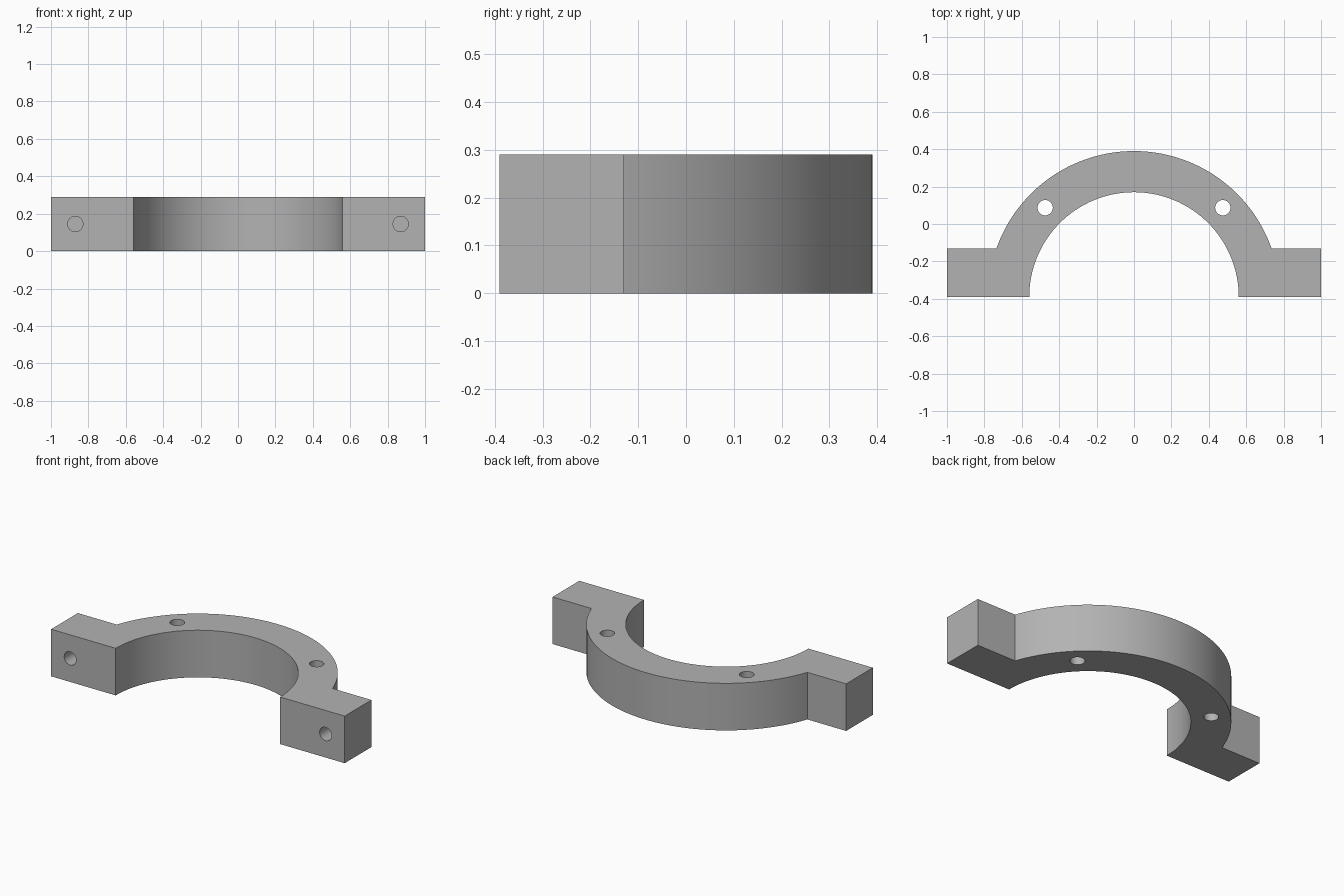
import bpy, bmesh
from math import sin, cos, asin, pi, radians
from mathutils import Matrix

if "Cube" in bpy.data.objects:
    bpy.data.objects.remove(bpy.data.objects["Cube"], do_unlink=True)

HEIGHT = 0.29
FRONT, EAR_BACK = -0.39, -0.13
INNER, OUTER = 0.56, 0.78

steel = bpy.data.materials.new("grey_metal")
steel.use_nodes = True
steel.diffuse_color = (0.45, 0.45, 0.45, 1)
steel.node_tree.nodes["Principled BSDF"].inputs["Base Color"].default_value = (0.45, 0.45, 0.45, 1)


def arc(radius, start, end, steps):
    angles = [start + (end - start) * i / steps for i in range(steps + 1)]
    return [(radius * cos(a), FRONT + radius * sin(a)) for a in angles]


def add_object(name, bm):
    bmesh.ops.recalc_face_normals(bm, faces=bm.faces)
    mesh = bpy.data.meshes.new(name)
    bm.to_mesh(mesh)
    bm.free()
    mesh.materials.append(steel)
    obj = bpy.data.objects.new(name, mesh)
    bpy.context.collection.objects.link(obj)
    return obj


# Half-ring clamp with a square ear at each end, extruded from its outline
ear_angle = asin((EAR_BACK - FRONT) / OUTER)
outline = [(1, FRONT), (1, EAR_BACK)]
outline += arc(OUTER, ear_angle, pi - ear_angle, 64)
outline += [(-1, EAR_BACK), (-1, FRONT)]
outline += arc(INNER, pi, 0, 64)

bm = bmesh.new()
base = bm.faces.new([bm.verts.new((x, y, 0)) for x, y in outline])
top = bmesh.ops.extrude_face_region(bm, geom=[base])["geom"]
bmesh.ops.translate(bm, vec=(0, 0, HEIGHT),
                    verts=[v for v in top if isinstance(v, bmesh.types.BMVert)])
clamp = add_object("half_ring_clamp", bm)


# Drills: through holes in the ring, blind bolt holes in the ear faces
def drill(bm, location, depth, tilt=0):
    matrix = Matrix.Translation(location) @ Matrix.Rotation(tilt, 4, "X")
    bmesh.ops.create_cone(bm, cap_ends=True, segments=32, radius1=0.041,
                          radius2=0.041, depth=depth, matrix=matrix)


bm = bmesh.new()
for side in (-1, 1):
    drill(bm, (side * 0.475, 0.087, HEIGHT / 2), 1)
    drill(bm, (side * 0.87, FRONT, HEIGHT / 2), 0.36, pi / 2)
cutter = add_object("hole_cutter", bm)

cut = clamp.modifiers.new("holes", "BOOLEAN")
cut.operation, cut.solver, cut.object = "DIFFERENCE", "EXACT", cutter
bpy.context.view_layer.objects.active = clamp
clamp.select_set(True)
bpy.ops.object.modifier_apply(modifier=cut.name)
bpy.data.objects.remove(cutter, do_unlink=True)
bpy.ops.object.shade_smooth_by_angle(angle=radians(30))
